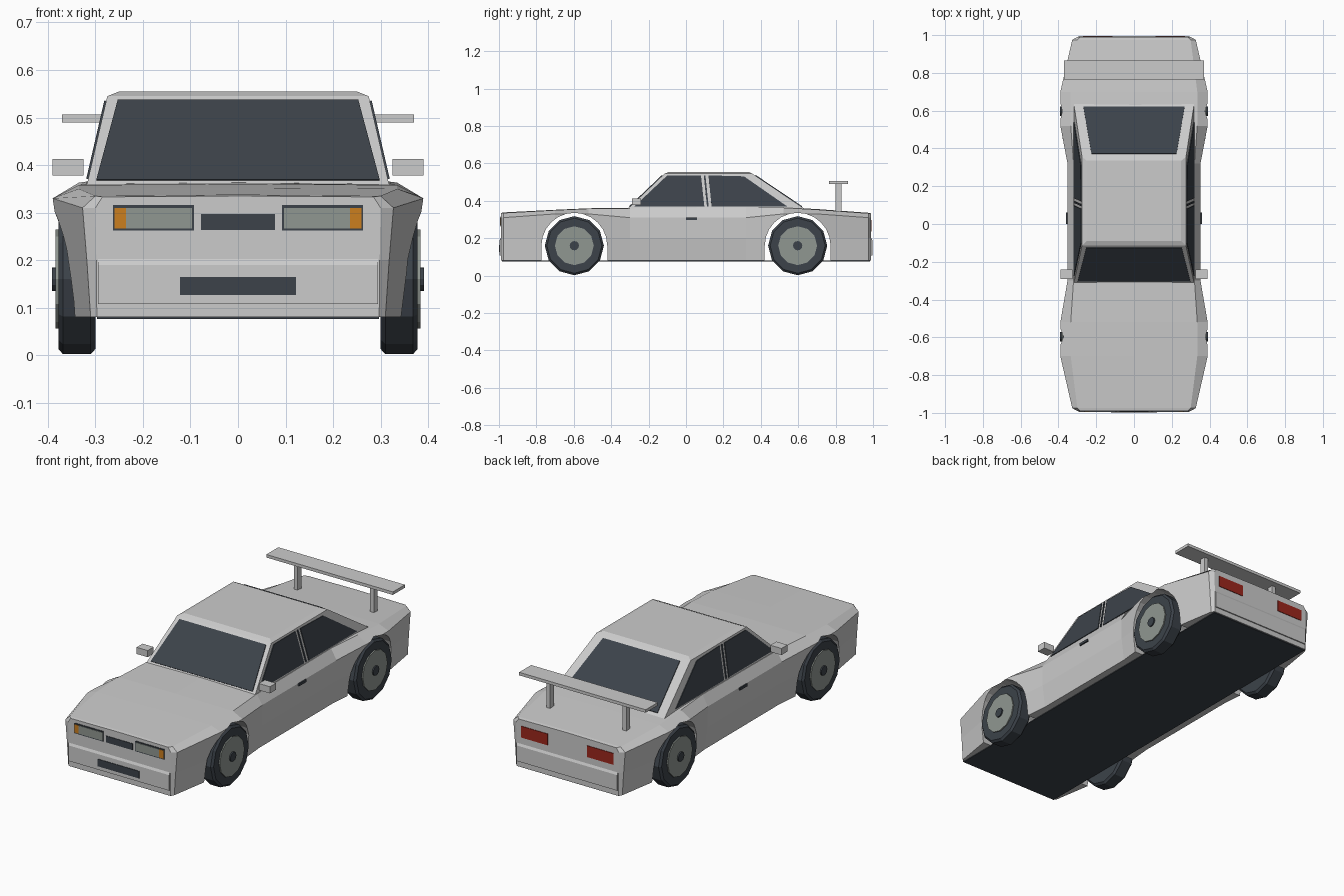
import bpy, bmesh, math
from mathutils import Vector

if "Cube" in bpy.data.objects:
    bpy.data.objects.remove(bpy.data.objects["Cube"], do_unlink=True)


def material(name, rgb):
    m = bpy.data.materials.new(name)
    m.use_nodes = True
    m.diffuse_color = (*rgb, 1)
    m.node_tree.nodes["Principled BSDF"].inputs["Base Color"].default_value = (*rgb, 1)
    return m


PAINT = material("light_grey_paint", (0.6, 0.6, 0.6))
DARK = material("dark_slate", (0.045, 0.055, 0.068))
METAL = material("grey_green", (0.28, 0.31, 0.285))
ORANGE = material("indicator_orange", (0.6, 0.21, 0.013))
RED = material("tail_red", (0.33, 0.02, 0.012))


def loft(name, rings, mat):
    """Closed solid through a series of equal-sized point rings."""
    bm = bmesh.new()
    loops = [[bm.verts.new(p) for p in ring] for ring in rings]
    n = len(loops[0])
    for a, b in zip(loops, loops[1:]):
        for i in range(n):
            j = (i + 1) % n
            bm.faces.new((a[i], a[j], b[j], b[i]))
    bm.faces.new(loops[0])
    bm.faces.new(loops[-1])
    bmesh.ops.recalc_face_normals(bm, faces=bm.faces)
    me = bpy.data.meshes.new(name)
    bm.to_mesh(me)
    bm.free()
    me.materials.append(mat)
    ob = bpy.data.objects.new(name, me)
    bpy.context.collection.objects.link(ob)
    return ob


def rect(x0, x1, y0, y1, z):
    return [(x0, y0, z), (x1, y0, z), (x1, y1, z), (x0, y1, z)]


def box(name, x0, x1, y0, y1, z0, z1, mat):
    return loft(name, [rect(x0, x1, y0, y1, z0), rect(x0, x1, y0, y1, z1)], mat)


def plate(name, pts, direction, mat, proud=0.004):
    """Thin plate standing slightly proud of the surface through pts."""
    d = Vector(direction).normalized()
    return loft(name, [[Vector(p) - d * 0.003 for p in pts],
                       [Vector(p) + d * proud for p in pts]], mat)


def ends(sx, x0, x1):
    return min(sx * x0, sx * x1), max(sx * x0, sx * x1)


# Body shell: stations of y, four half widths, shoulder height, edge height, crown
nose = (0.297, 0.298, 0.30, 0.285)
corner = (0.31, 0.318, 0.327, 0.30)
fender = (0.355, 0.37, 0.39, 0.335)
waist = (0.335, 0.35, 0.352, 0.32)
stations = [
    (-0.99, nose, 0.31, 0.333, 0.335), (-0.975, corner, 0.31, 0.335, 0.338),
    (-0.70, fender, 0.33, 0.35, 0.352), (-0.52, fender, 0.33, 0.358, 0.36),
    (-0.30, waist, 0.31, 0.36, 0.363), (0.32, waist, 0.31, 0.365, 0.367),
    (0.52, fender, 0.33, 0.363, 0.365), (0.70, fender, 0.33, 0.353, 0.356),
    (0.975, corner, 0.31, 0.333, 0.336), (0.99, nose, 0.31, 0.33, 0.333)]
rings = []
for y, (xb, xm, xs, xt), zs, zt, zc in stations:
    half = [(xb, 0.08), (xm, 0.2), (xs, zs), (xt, zt)]
    rings.append([(x, y, z) for x, z in half] + [(0, y, zc)]
                 + [(-x, y, z) for x, z in reversed(half)])
body = loft("body_shell", rings, PAINT)

# Wheel arches cut across the body
AXLES = {"front": -0.597, "rear": 0.597}
HUB_Z = 0.16
for cy in AXLES.values():
    arch = [(cy - 0.176, 0), (cy + 0.176, 0)]
    for i in range(13):
        a = math.pi * i / 12
        arch.append((cy + 0.176 * math.cos(a), HUB_Z + 0.176 * math.sin(a)))
    cutter = loft("arch_cutter", [[(x, y, z) for y, z in arch] for x in (-0.6, 0.6)], PAINT)
    cutter.hide_render = True
    mod = body.modifiers.new("arch", "BOOLEAN")
    mod.operation, mod.solver, mod.object = "DIFFERENCE", "EXACT", cutter
    bpy.context.view_layer.objects.active = body
    bpy.ops.object.modifier_apply(modifier=mod.name)
    bpy.data.objects.remove(cutter, do_unlink=True)
box("floor_pan", -0.297, 0.297, -0.985, 0.985, 0.076, 0.081, DARK)

# Cabin
Z0, Z1 = 0.35, 0.545
loft("cabin", [rect(-0.32, 0.32, -0.32, 0.645, Z0),
               rect(-0.275, 0.275, -0.115, 0.355, Z1),
               rect(-0.25, 0.25, -0.09, 0.335, 0.555)], PAINT)


def slope(a, b, z):
    return a + (b - a) * (z - Z0) / (Z1 - Z0)


# Windscreen and rear window
for name, y0, y1, xb, xt in (("windscreen", -0.32, -0.115, 0.298, 0.253),
                             ("rear_window", 0.645, 0.355, 0.268, 0.225)):
    outline = [(-xb, 0.367), (xb, 0.367), (xt, 0.535), (-xt, 0.535)]
    plate(name, [(x, slope(y0, y1, z), z) for x, z in outline],
          (0, math.copysign(Z1 - Z0, y0), abs(y0 - y1)), DARK)

# Side windows, with a thin gap strip between the door pillars
side_windows = {
    "front_side_window": [(-0.275, 0.37), (0.098, 0.37), (0.08, 0.535), (-0.1, 0.535)],
    "pillar_gap": [(0.112, 0.37), (0.121, 0.37), (0.104, 0.535), (0.095, 0.535)],
    "rear_side_window": [(0.137, 0.37), (0.54, 0.37), (0.31, 0.53), (0.12, 0.535)]}
for side, s in (("left", 1), ("right", -1)):
    for name, outline in side_windows.items():
        plate(side + "_" + name, [(s * slope(0.32, 0.275, z), y, z) for y, z in outline],
              (s * (Z1 - Z0), 0, 0.045), DARK)

# Bumpers with a sloped top edge
for name, s in (("front", -1), ("rear", 1)):
    loft(name + "_bumper", [rect(-0.295, 0.295, *ends(s, 0.97, y), z)
                            for y, z in ((0.996, 0.108), (0.996, 0.19), (0.988, 0.206))], PAINT)


def end_plate(name, x0, x1, z0, z1, y, mat, proud=0.003):
    plate(name, [(x0, y, z0), (x1, y, z0), (x1, y, z1), (x0, y, z1)], (0, y, 0), mat, proud)


# Grille, intake and lamps
end_plate("grille", -0.078, 0.078, 0.263, 0.297, -0.99, DARK)
end_plate("lower_intake", -0.122, 0.122, 0.127, 0.165, -0.996, DARK)
for side, s in (("left", 1), ("right", -1)):
    end_plate(side + "_lamp_frame", *ends(s, 0.093, 0.263), 0.262, 0.316, -0.99, DARK)
    end_plate(side + "_headlamp", *ends(s, 0.097, 0.236), 0.267, 0.31, -0.99, METAL, 0.005)
    end_plate(side + "_indicator", *ends(s, 0.236, 0.26), 0.267, 0.31, -0.99, ORANGE, 0.005)
    end_plate(side + "_tail_lamp", *ends(s, 0.115, 0.27), 0.237, 0.297, 0.99, RED)

    # Mirrors, door handles and spoiler posts
    box(side + "_mirror", *ends(s, 0.325, 0.39), -0.29, -0.24, 0.378, 0.413, PAINT)
    box(side + "_door_handle", *ends(s, 0.345, 0.359), 0.0, 0.06, 0.297, 0.31, DARK)
    box(side + "_spoiler_post", *ends(s, 0.212, 0.234), 0.8, 0.832, 0.33, 0.495, PAINT)
box("spoiler_wing", -0.37, 0.37, 0.765, 0.865, 0.49, 0.506, PAINT)


# Wheels: tyre, rim disc and hub cap as stacked turned rings
def turned(name, cy, s, profile, mat, sides=12):
    loft(name, [[(s * x, cy + r * math.cos(2 * math.pi * i / sides),
                  HUB_Z + r * math.sin(2 * math.pi * i / sides)) for i in range(sides)]
                for x, r in profile], mat)


for axle, cy in AXLES.items():
    for side, s in (("left", 1), ("right", -1)):
        name = axle + "_" + side
        turned(name + "_tyre", cy, s,
               [(0.30, 0.147), (0.31, 0.158), (0.368, 0.158), (0.378, 0.147)], DARK)
        turned(name + "_rim", cy, s, [(0.36, 0.104), (0.384, 0.104)], METAL)
        turned(name + "_hub", cy, s, [(0.37, 0.025), (0.391, 0.025)], DARK)
